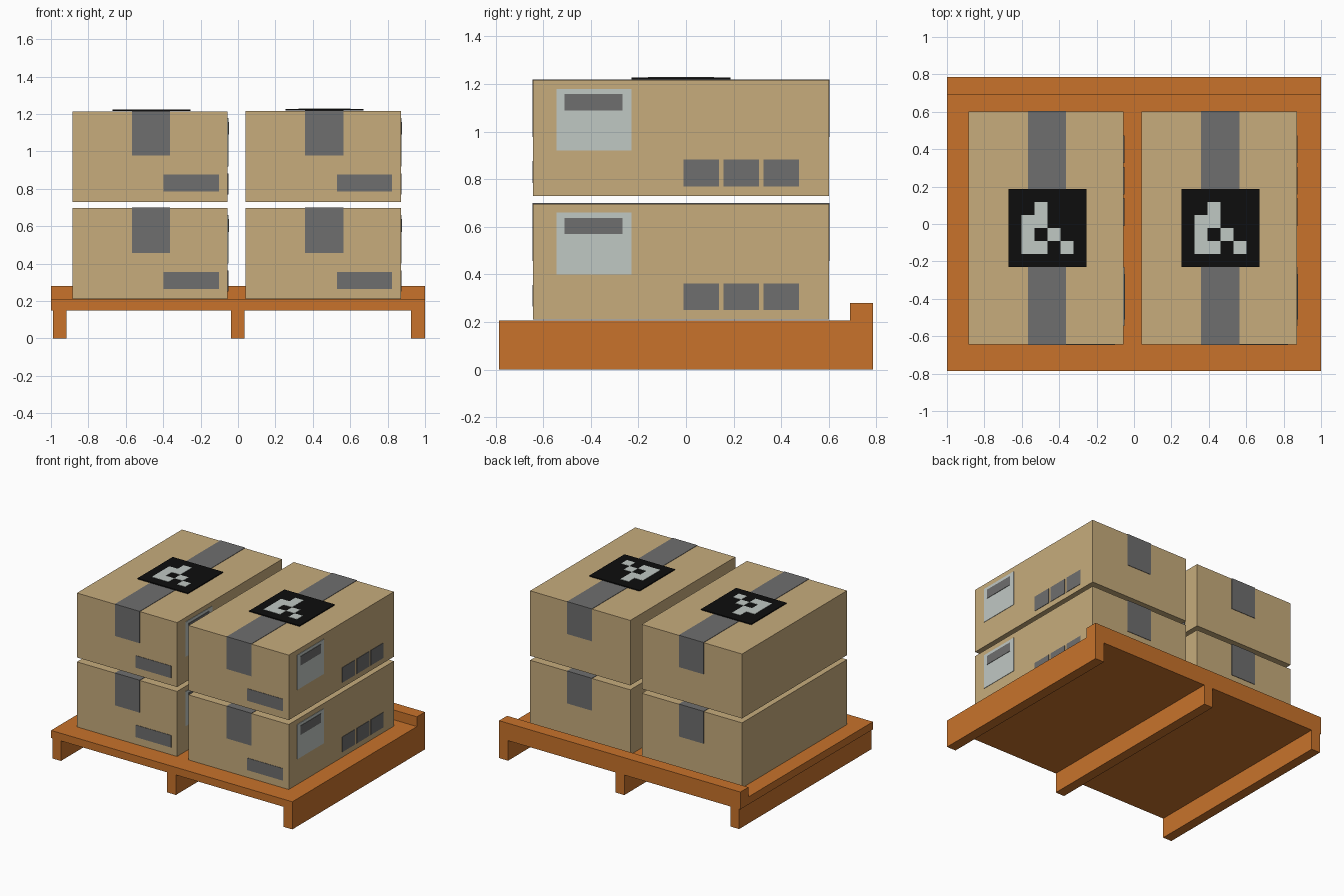
import bpy

if "Cube" in bpy.data.objects:
    bpy.data.objects.remove(bpy.data.objects["Cube"])


def material(name, r, g, b):
    m = bpy.data.materials.new(name)
    m.diffuse_color = (r, g, b, 1)
    m.use_nodes = True
    m.node_tree.nodes["Principled BSDF"].inputs["Base Color"].default_value = m.diffuse_color
    return m


ORANGE = material("orange pallet", 0.578, 0.171, 0.024)
TAN = material("tan cardboard", 0.571, 0.413, 0.202)
GREY = material("grey tape", 0.156, 0.156, 0.156)
PALE = material("pale label", 0.527, 0.578, 0.552)
BLACK = material("black marker", 0.004, 0.004, 0.004)


def blocks(name, mat, boxes):
    """One object made of boxes given as (x0, x1, y0, y1, z0, z1)."""
    verts, faces = [], []
    for x0, x1, y0, y1, z0, z1 in boxes:
        n = len(verts)
        verts += [(x, y, z) for z in (z0, z1)
                  for x, y in ((x0, y0), (x1, y0), (x1, y1), (x0, y1))]
        faces += [(n + 3, n + 2, n + 1, n), (n + 4, n + 5, n + 6, n + 7)]
        for i in range(4):
            j = (i + 1) % 4
            faces.append((n + i, n + j, n + 4 + j, n + 4 + i))
    mesh = bpy.data.meshes.new(name)
    mesh.from_pydata(verts, [], faces)
    mesh.materials.append(mat)
    ob = bpy.data.objects.new(name, mesh)
    bpy.context.collection.objects.link(ob)
    return ob


# Pallet: deck, raised back lip and three runners
D = 0.785
blocks("pallet_deck", ORANGE, [(-1, 1, -D, D, 0.15, 0.207)])
blocks("pallet_back_lip", ORANGE, [(-1, 1, 0.69, D, 0.207, 0.28)])
for side, x0, x1 in (("left", -0.99, -0.918), ("middle", -0.038, 0.035),
                     ("right", 0.925, 1.0)):
    blocks("pallet_runner_" + side, ORANGE, [(x0, x1, -D, D, 0, 0.15)])

Y0, Y1, W, T = -0.643, 0.601, 0.83, 0.003


def carton(tag, x, z, top):
    x1 = x + W
    blocks("carton_" + tag, TAN, [(x, x1, Y0, Y1, z, top)])
    # Tape over the top and down the front and back
    a, b = x + 0.317, x + 0.522
    low = z + 0.247
    blocks("tape_" + tag, GREY, [
        (a, b, Y0 - T, Y1 + T, top, top + T),
        (a, b, Y0 - T, Y0, low, top),
        (a, b, Y1, Y1 + T, low, top)])
    # Printed strip on the front
    blocks("front_strip_" + tag, GREY,
           [(x + 0.488, x + 0.783, Y0 - T, Y0, z + 0.055, z + 0.146)])
    # Shipping label with dark bar on the right side
    blocks("shipping_label_" + tag, PALE,
           [(x1, x1 + T, -0.545, -0.23, z + 0.19, z + 0.45)])
    blocks("label_bar_" + tag, GREY,
           [(x1 + T, x1 + 2 * T, -0.51, -0.267, z + 0.36, z + 0.428)])
    # Three handling squares
    blocks("handling_squares_" + tag, GREY,
           [(x1, x1 + T, y, y + 0.148, z + 0.04, z + 0.153)
            for y in (-0.01, 0.158, 0.326)])


def marker(tag, x, z):
    # Black plate with a pale cell pattern on a 6 x 6 grid
    s, top = 0.417, 0.187
    c = s / 6
    blocks("marker_plate_" + tag, BLACK, [(x, x + s, top - s, top, z, z + 0.007)])
    cells = []
    for r, row in enumerate(("0100", "1100", "1010", "1101"), 1):
        for k, bit in enumerate(row, 1):
            if bit == "1":
                cells.append((x + k * c, x + k * c + c,
                              top - r * c - c, top - r * c, z + 0.007, z + 0.009))
    blocks("marker_cells_" + tag, PALE, cells)


# Two stacks of two cartons
for side, x, top in (("left", -0.885, 1.213), ("right", 0.041, 1.217)):
    carton("lower_" + side, x, 0.21, 0.697)
    carton("upper_" + side, x, 0.73, top)
    marker(side, x + 0.213, top + T)
